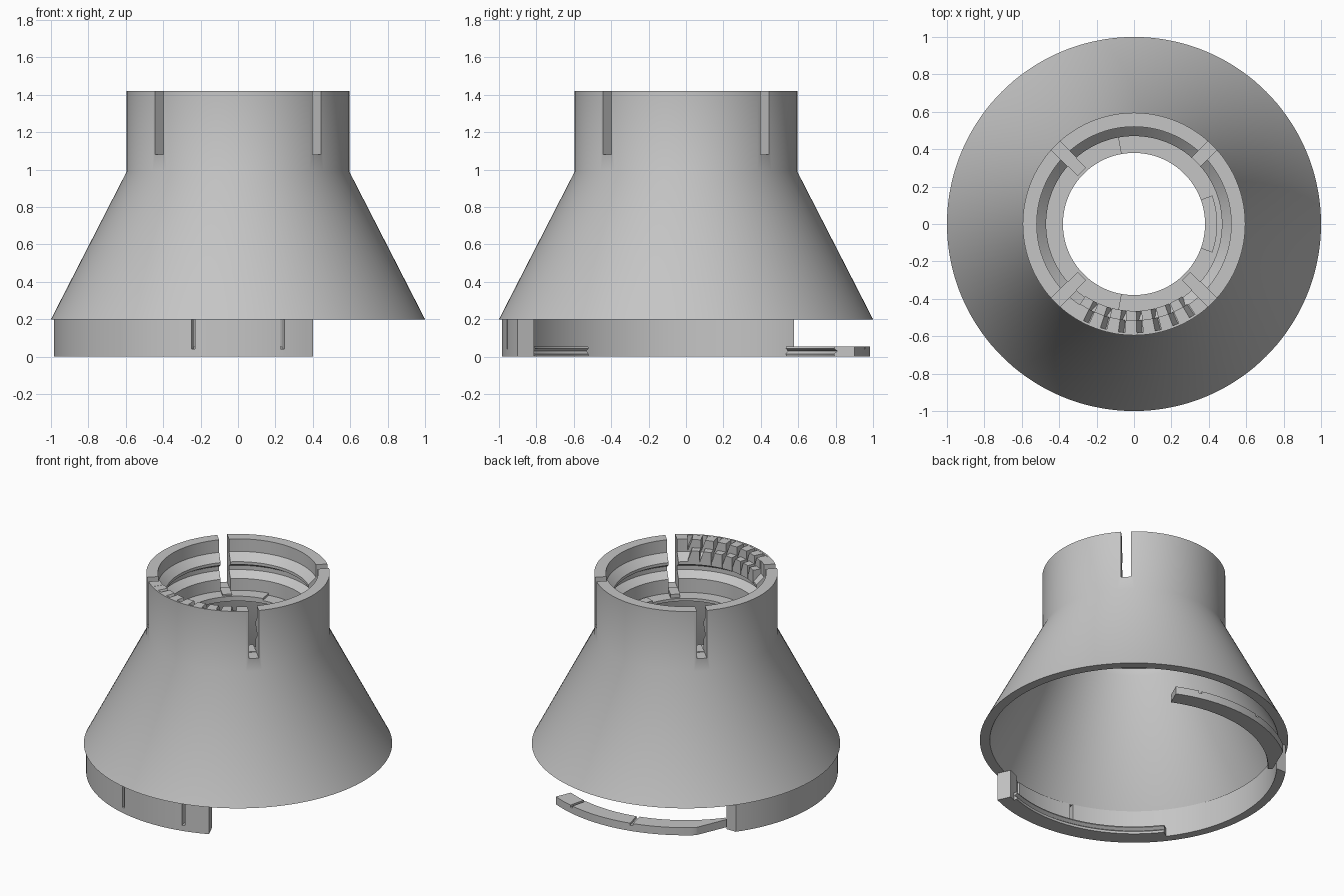
import bpy, bmesh, math
from mathutils import Matrix

cube = bpy.data.objects.get("Cube")
if cube:
    bpy.data.objects.remove(cube)

gray = bpy.data.materials.new("plain gray")
gray.use_nodes = True
color = (0.56, 0.56, 0.56, 1)
gray.diffuse_color = color
gray.node_tree.nodes["Principled BSDF"].inputs["Base Color"].default_value = color


def finish(name, bm):
    bmesh.ops.recalc_face_normals(bm, faces=bm.faces)
    mesh = bpy.data.meshes.new(name)
    bm.to_mesh(mesh)
    bm.free()
    mesh.materials.append(gray)
    obj = bpy.data.objects.new(name, mesh)
    bpy.context.collection.objects.link(obj)
    return obj


def skin(bm, rings, closed):
    """Join equal cross-sections into a solid, capping open ends."""
    for i in range(len(rings) if closed else len(rings) - 1):
        p, q = rings[i], rings[(i + 1) % len(rings)]
        for j in range(len(p)):
            k = (j + 1) % len(p)
            bm.faces.new((p[j], p[k], q[k], q[j]))
    if not closed:
        bm.faces.new(rings[0])
        bm.faces.new(rings[-1][::-1])


def section(bm, profile, degrees):
    a = math.radians(degrees)
    return [bm.verts.new((r * math.cos(a), r * math.sin(a), z)) for r, z in profile]


def band(r0, r1, z0, z1):
    return [(r0, z0), (r1, z0), (r1, z1), (r0, z1)]


def ring(name, profile, start=0, end=360, step=2.5):
    """Sweep a closed (radius, height) outline around z."""
    bm = bmesh.new()
    full = end - start == 360
    n = max(1, round((end - start) / step))
    skin(bm, [section(bm, profile, start + (end - start) * i / n)
              for i in range(n if full else n + 1)], full)
    return finish(name, bm)


def tooth_row(name, count, first, last, r0, r1, z0, low, high):
    """Ratchet teeth: a flat top, then a steep slope."""
    bm = bmesh.new()
    pitch = (last - first) / count
    for i in range(count):
        skin(bm, [section(bm, band(r0, r1, z0, top), first + pitch * (i + f))
                  for f, top in ((0, high), (0.65, high), (0.95, low))], False)
    return finish(name, bm)


def radial_boxes(name, angles, r0, r1, width, z0, z1):
    bm = bmesh.new()
    for a in angles:
        m = (Matrix.Rotation(math.radians(a), 4, 'Z')
             @ Matrix.Translation(((r0 + r1) / 2, 0, (z0 + z1) / 2))
             @ Matrix.Diagonal((r1 - r0, width, z1 - z0, 1)))
        bmesh.ops.create_cube(bm, size=1, matrix=m)
    return finish(name, bm)


def cut(obj, cutter):
    """Subtract the cutter, then discard it."""
    cutter.hide_render = True
    mod = obj.modifiers.new("cut", 'BOOLEAN')
    mod.operation = 'DIFFERENCE'
    mod.solver = 'EXACT'
    mod.object = cutter
    bpy.context.view_layer.objects.active = obj
    bpy.ops.object.modifier_apply(modifier=mod.name)
    bpy.data.objects.remove(cutter)


# Conical shell with collar, inner snap ridges and thin inner flange
shell = ring("cone_shell", [
    (1, 0.2), (0.595, 0.99), (0.595, 1.42), (0.52, 1.42),
    (0.52, 1.33), (0.47, 1.28), (0.47, 1.26), (0.52, 1.23),
    (0.52, 1.2), (0.47, 1.16), (0.47, 1.06), (0.38, 1.06),
    (0.38, 1.04), (0.53, 1.04), (0.53, 0.99), (0.935, 0.2)])
cut(shell, radial_boxes("slot_cutter", (45, 135, 225, 315), 0.41, 0.7, 0.065, 1.08, 1.5))
cut(shell, ring("pocket_cutter", band(0.5, 0.582, 1.34, 1.5), 236, 304))

# Raised flange sectors and the stops at the slot feet
flange_pads = ring("flange_pads", band(0.38, 0.475, 1.05, 1.075), 100, 260)
side_pad = ring("flange_side_pad", band(0.38, 0.445, 1.05, 1.075), -20, 20)
slot_feet = radial_boxes("slot_feet", (135, 225, 315), 0.395, 0.5, 0.063, 1.05, 1.085)

# Two rows of ratchet teeth inside the front of the collar
outer_teeth = tooth_row("outer_teeth", 7, 236, 304, 0.515, 0.583, 1.335, 1.345, 1.419)
inner_teeth = tooth_row("inner_teeth", 7, 236, 304, 0.465, 0.525, 1.265, 1.29, 1.36)

# Partial skirt below the cone: squared rear end, narrow slots right through
skirt = ring("skirt", band(0.925, 0.985, 0, 0.2), 139, 294)
cut(skirt, radial_boxes("end_cutter", (90,), 0.577, 1.1, 2.2, -0.1, 0.3))
cut(skirt, radial_boxes("slot_cutter", (256, 284), 0.9, 1.05, 0.02, 0.04, 0.3))
skirt_end = ring("skirt_end_stop", band(0.89, 0.93, 0, 0.2), 289, 294)

# Grooved lip on the inside of the skirt
groove = [(0.87, 0.055), (0.865, 0.045), (0.885, 0.03), (0.865, 0.015), (0.87, 0)]
lip = ring("skirt_lip", [(0.93, 0), (0.93, 0.055)] + groove, 217, 291)

# Separate low rear arc with small notches and a tapered tip
rear_arc = ring("rear_arc", [(0.985, 0), (0.985, 0.055)] + groove, 66, 142)
cut(rear_arc, radial_boxes("taper_cutter", (157,), 0.868, 1.2, 1.2, -0.1, 0.2))
cut(rear_arc, radial_boxes("notch_cutter", (76, 104), 0.8, 1.05, 0.02, 0.04, 0.1))

# Smooth the curved walls, keep hard edges
for obj in (shell, flange_pads, side_pad, skirt, skirt_end, lip, rear_arc):
    bpy.ops.object.select_all(action='DESELECT')
    obj.select_set(True)
    bpy.context.view_layer.objects.active = obj
    bpy.ops.object.shade_smooth_by_angle(angle=math.radians(30))
